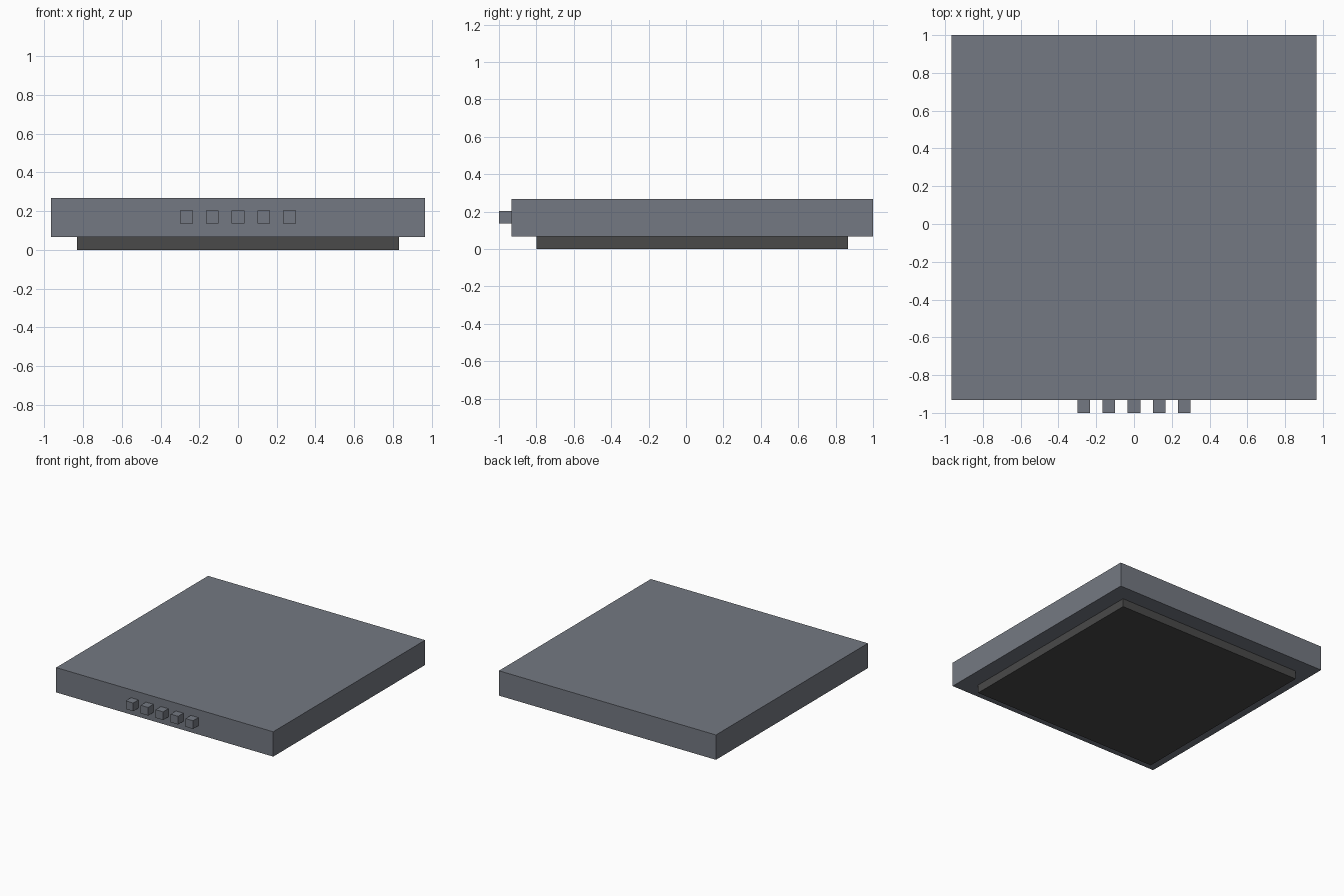
import bpy

if "Cube" in bpy.data.objects:
    bpy.data.objects.remove(bpy.data.objects["Cube"])


def material(name, rgb):
    m = bpy.data.materials.new(name)
    m.diffuse_color = (*rgb, 1.0)
    m.use_nodes = True
    m.node_tree.nodes["Principled BSDF"].inputs["Base Color"].default_value = m.diffuse_color
    return m


def box(name, lo, hi, mat):
    """Axis-aligned box between two corners."""
    bpy.ops.mesh.primitive_cube_add(size=1)
    ob = bpy.context.object
    ob.name = name
    ob.location = [(a + b) / 2 for a, b in zip(lo, hi)]
    ob.scale = [b - a for a, b in zip(lo, hi)]
    ob.data.materials.append(mat)
    return ob


slate = material("slate_grey", (0.175, 0.191, 0.223))
dark = material("dark_grey", (0.067, 0.067, 0.067))

# Main slab and the recessed base under it
box("slab", (-0.967, -0.933, 0.067), (0.967, 1.0, 0.267), slate)
box("base", (-0.833, -0.8, 0.0), (0.833, 0.867, 0.067), dark)

# Row of five small buttons on the front
for i in range(-2, 3):
    x = i * 0.1333
    box(f"button_{i + 3}", (x - 0.0333, -1.0, 0.137), (x + 0.0333, -0.933, 0.203), slate)
